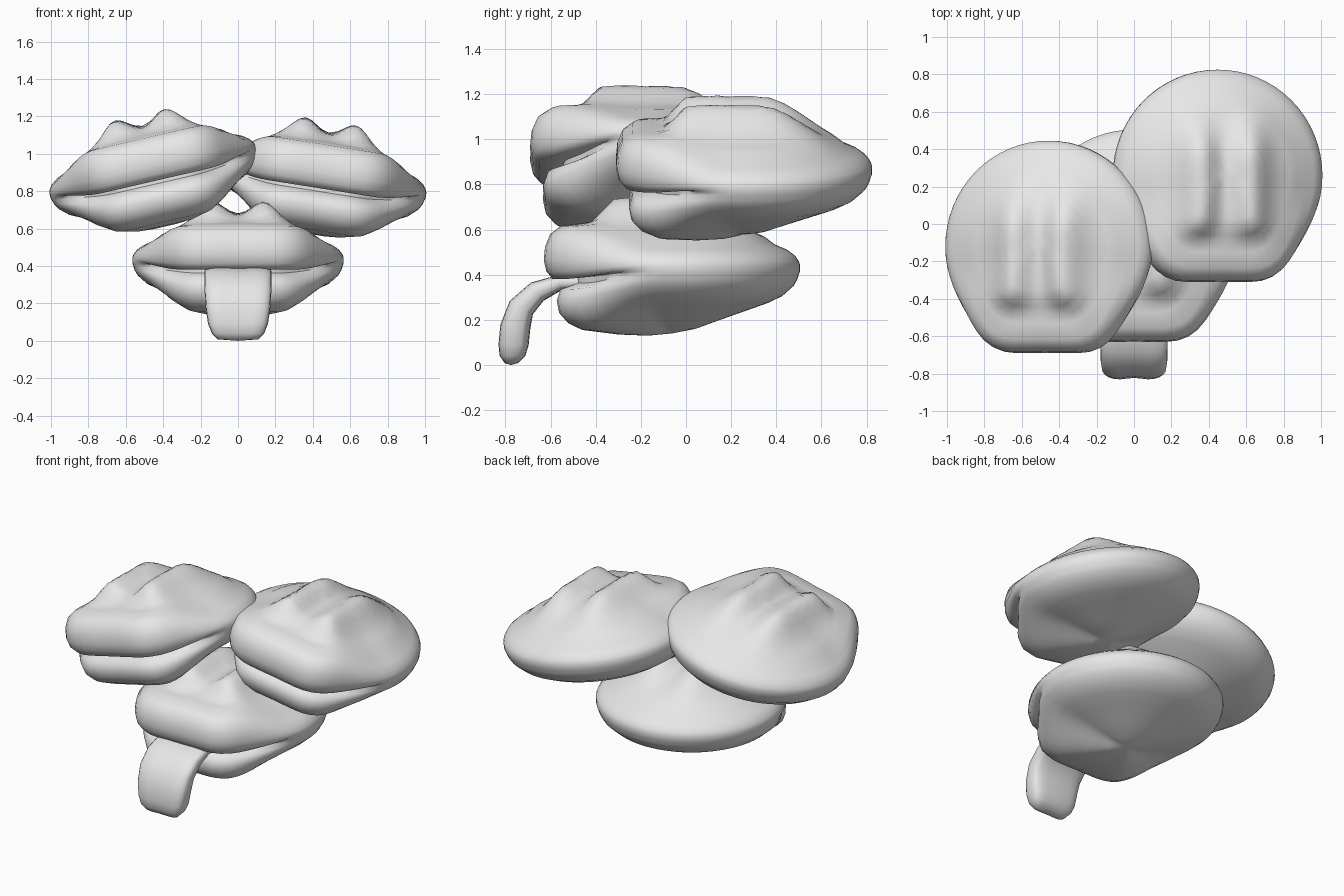
import bpy, bmesh, math

if "Cube" in bpy.data.objects:
    bpy.data.objects.remove(bpy.data.objects["Cube"])

grey = bpy.data.materials.new("light grey")
grey.diffuse_color = (0.8, 0.8, 0.8, 1)
grey.use_nodes = True
grey.node_tree.nodes["Principled BSDF"].inputs["Base Color"].default_value = grey.diffuse_color


def smooth(a, b, v):
    t = max(0.0, min(1.0, (v - a) / (b - a)))
    return t * t * (3 - 2 * t)


def finish(bm, name):
    bmesh.ops.recalc_face_normals(bm, faces=bm.faces[:])
    me = bpy.data.meshes.new(name)
    bm.to_mesh(me)
    bm.free()
    me.materials.append(grey)
    ob = bpy.data.objects.new(name, me)
    bpy.context.collection.objects.link(ob)
    bpy.ops.object.select_all(action='DESELECT')
    ob.select_set(True)
    bpy.context.view_layer.objects.active = ob
    bpy.ops.object.shade_smooth_by_angle(angle=math.radians(60))
    return ob


def skin(bm, rings, first, last):
    """Bridge closed rings of points and cap them with end points."""
    rows = [[bm.verts.new(p) for p in r] for r in rings]
    n = len(rows[0])
    for a, b in zip(rows, rows[1:]):
        for i in range(n):
            j = (i + 1) % n
            bm.faces.new((a[i], a[j], b[j], b[i]))
    for row, tip in ((rows[0], first), (rows[-1], last)):
        t = bm.verts.new(tip)
        for i in range(n):
            bm.faces.new((row[i], row[(i + 1) % n], t))


# Rim profile from underside to upper lip: back radius, back z, front radius, front z
RIM = [(.18, -.225, .2, -.255), (.35, -.19, .42, -.25), (.6, -.14, .7, -.23),
       (.75, -.11, .81, -.20), (.86, -.08, .88, -.155), (.95, -.035, .9, -.10),
       (.98, -.005, .87, -.05), (.99, .015, .74, -.022), (1, .03, .74, .005),
       (1, .045, .93, -.005), (1, .06, .98, .03), (.99, .075, 1, .08),
       (.96, .10, .99, .14), (.9, .125, .95, .195), (.8, .15, .87, .23)]
N = 64


def outline(a):
    """Round outline with a flattened front; a is measured from the front."""
    d = math.degrees(abs(a))
    r = .565 + .05 * math.exp(-((d - 28) / 17) ** 2)
    return min(r, .57 / math.cos(a)) if d < 60 else r


def crown(x, y, f):
    """Domed top with a pair of long ridges."""
    q = (x * x + y * y) / .25
    h = .14 + .13 * (1 - q) + f * .09 * q
    w = smooth(-.37, -.25, y) * (1 - smooth(.08, .42, y))
    return h + .095 * w * sum(math.exp(-((x - c) / .10) ** 2) for c in (-.14, .14))


def mouth(name, loc, roll):
    angles = [-math.pi + 2 * math.pi * i / N for i in range(N)]
    rings = []
    for rb, zb, rf, zf in RIM:
        ring = []
        for a in angles:
            f = 1 - smooth(30, 82, math.degrees(abs(a)))
            r = outline(a) * (rb + (rf - rb) * f)
            ring.append((r * math.sin(a), -r * math.cos(a), zb + (zf - zb) * f))
        rings.append(ring)
    for k in range(9, 0, -1):
        ring = []
        for a in angles:
            f = 1 - smooth(30, 82, math.degrees(abs(a)))
            r = outline(a) * k * .08
            x, y = r * math.sin(a), -r * math.cos(a)
            ring.append((x, y, crown(x, y, f)))
        rings.append(ring)
    bm = bmesh.new()
    skin(bm, rings, (0, 0, -.245), (0, 0, crown(0, 0, 0)))
    ob = finish(bm, name)
    ob.location = loc
    ob.rotation_euler.y = math.radians(roll)


mouth("lower_mouth", (0, -.06, .385), 0)
mouth("upper_left_mouth", (-.445, -.12, .86), -13)
mouth("upper_right_mouth", (.44, .26, .82), 9)

# Tongue stations: y, z, half width, half thickness, tilt of the section
STATIONS = [(-.30, .36, .15, .03, 0), (-.45, .365, .17, .035, 0),
            (-.56, .365, .18, .035, 15), (-.66, .325, .18, .05, 35),
            (-.73, .255, .178, .06, 60), (-.757, .17, .172, .068, 82),
            (-.765, .09, .16, .068, 88), (-.77, .04, .14, .058, 90),
            (-.775, .008, .11, .03, 90)]
rings = []
for y, z, w, t, tilt in STATIONS:
    c, s = math.cos(math.radians(tilt)), math.sin(math.radians(tilt))
    ring = []
    for i in range(24):
        a = 2 * math.pi * i / 24
        ca, sa = math.cos(a), math.sin(a)
        u = w * math.copysign(abs(ca) ** .55, ca)
        v = t * math.copysign(abs(sa) ** .55, sa)
        if sa > 0:  # shallow groove along the middle
            v -= .15 * t * math.exp(-(u / .05) ** 2)
        ring.append((u, y - v * s, z + v * c))
    rings.append(ring)
bm = bmesh.new()
skin(bm, rings, (0, -.29, .36), (0, -.775, .0))
finish(bm, "tongue")
